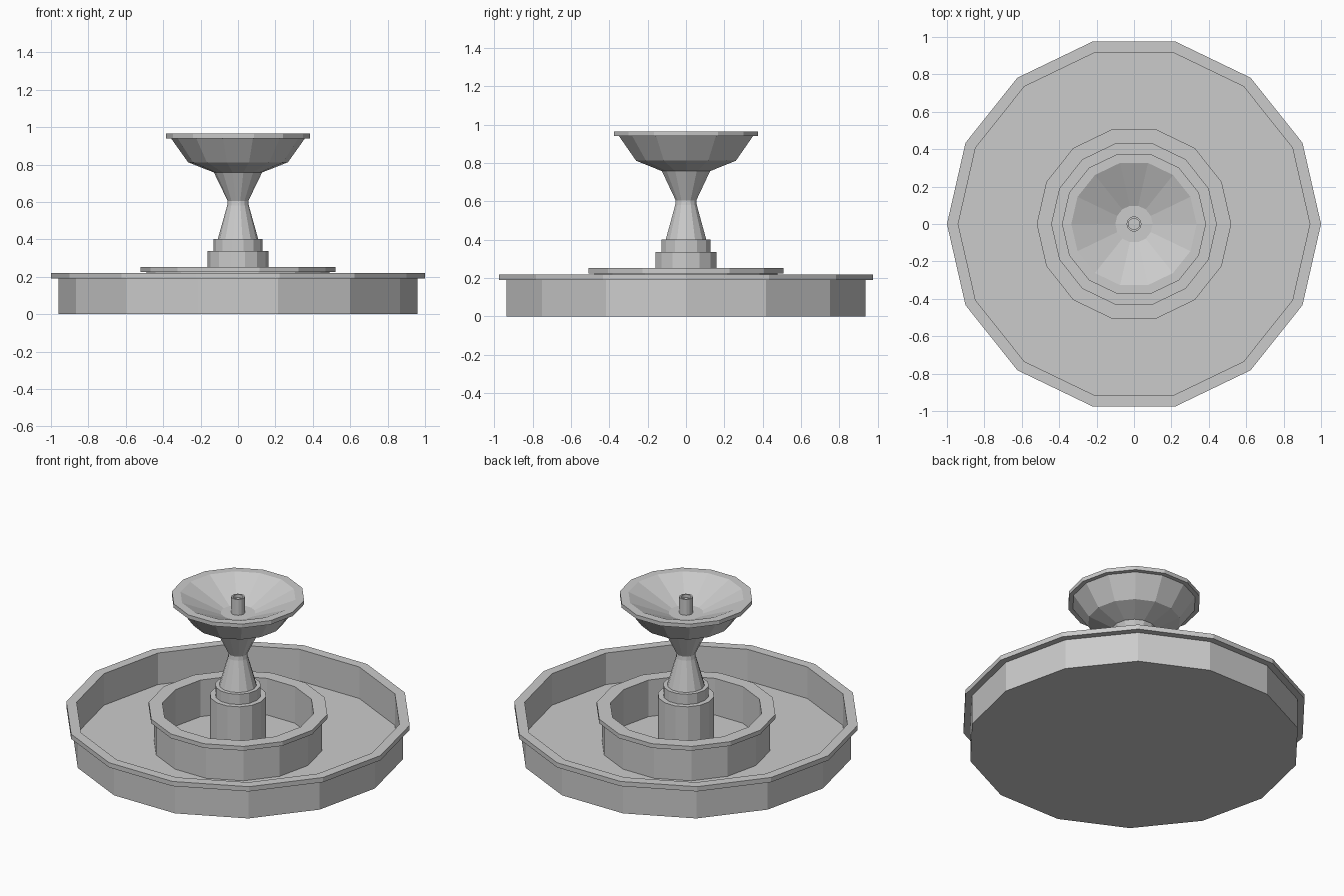
import bpy, bmesh
from math import cos, sin, pi

if "Cube" in bpy.data.objects:
    bpy.data.objects.remove(bpy.data.objects["Cube"])

SIDES = 14


def lathe(name, profile, closed=False):
    """Revolve (radius, z) points around z; open profiles get capped at both ends."""
    bm = bmesh.new()
    rings = []
    for r, z in profile:
        rings.append([bm.verts.new((r * cos(2 * pi * i / SIDES),
                                    r * sin(2 * pi * i / SIDES), z))
                      for i in range(SIDES)])
    pairs = list(zip(rings, rings[1:]))
    if closed:
        pairs.append((rings[-1], rings[0]))
    for a, b in pairs:
        for i in range(SIDES):
            j = (i + 1) % SIDES
            bm.faces.new((a[i], a[j], b[j], b[i]))
    if not closed:
        bm.faces.new(rings[0][::-1])
        bm.faces.new(rings[-1])
    bmesh.ops.recalc_face_normals(bm, faces=bm.faces[:])
    mesh = bpy.data.meshes.new(name)
    bm.to_mesh(mesh)
    bm.free()
    obj = bpy.data.objects.new(name, mesh)
    bpy.context.collection.objects.link(obj)
    return obj


# Wide outer pool with overhanging rim
lathe("outer_basin", [(0.96, 0), (0.96, 0.19), (1.0, 0.19), (1.0, 0.22),
                      (0.94, 0.22), (0.94, 0.02)])

# Raised inner pool wall standing on the basin floor
lathe("inner_basin", [(0.49, 0.02), (0.49, 0.225), (0.52, 0.225), (0.52, 0.252),
                      (0.44, 0.252), (0.44, 0.02)], closed=True)

# Stepped pedestal
lathe("pedestal", [(0.163, 0.02), (0.163, 0.337), (0.132, 0.337), (0.132, 0.402),
                   (0.108, 0.402)])

# Waisted stem
lathe("stem", [(0.108, 0.402), (0.058, 0.58), (0.055, 0.605), (0.13, 0.76)])

# Top bowl: outer shell, rim, sloping inside and flat floor
lathe("top_bowl", [(0.13, 0.758), (0.267, 0.812), (0.358, 0.94), (0.385, 0.94),
                   (0.385, 0.965), (0.335, 0.965), (0.10, 0.86)])

# Water spout with recessed mouth
lathe("spout", [(0.04, 0.855), (0.04, 0.96), (0.03, 0.96), (0.03, 0.94)])
